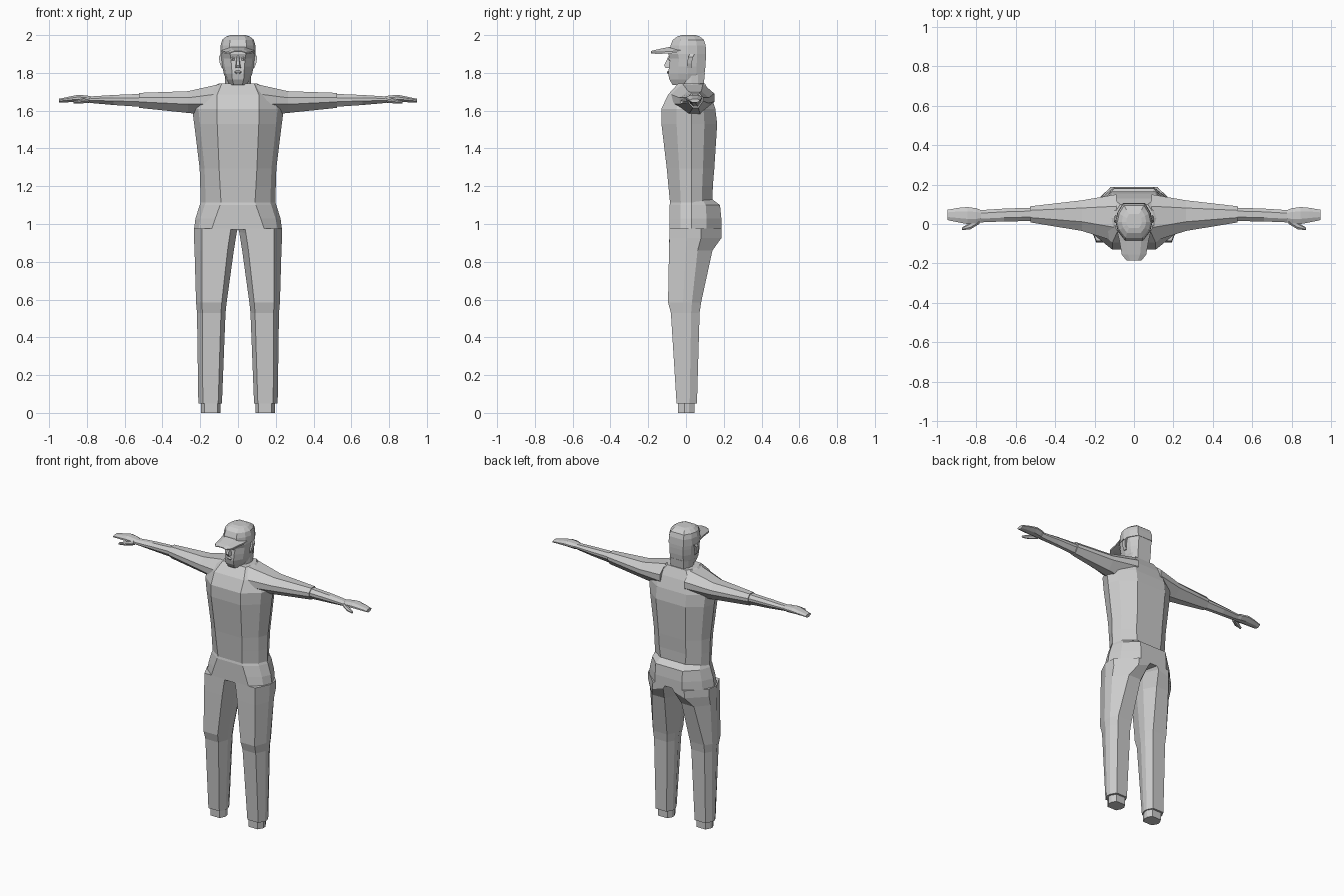
import bpy, bmesh
from mathutils import Vector


def loft(name, rings, mirror=False):
    """Skin a list of equal-length point rings and cap both ends."""
    bm = bmesh.new()
    vr = [[bm.verts.new(p) for p in r] for r in rings]
    n = len(vr[0])
    for a, b in zip(vr, vr[1:]):
        for i in range(n):
            j = (i + 1) % n
            bm.faces.new((a[i], a[j], b[j], b[i]))
    bm.faces.new(vr[0])
    bm.faces.new(vr[-1])
    bmesh.ops.recalc_face_normals(bm, faces=bm.faces)
    me = bpy.data.meshes.new(name)
    bm.to_mesh(me)
    bm.free()
    ob = bpy.data.objects.new(name, me)
    bpy.context.collection.objects.link(ob)
    if mirror:
        ob.modifiers.new("Mirror", 'MIRROR').use_axis[0] = True
    return ob


def body_ring(z, front, w, back, yf, yb, ym=0.03, tilt=0.0):
    """Symmetric ten-sided horizontal section; tilt raises the back."""
    half = [(front, yf),
            (front + .75 * (w - front), yf + .5 * (ym - yf)),
            (w, ym),
            (back + .75 * (w - back), yb + .5 * (ym - yb)),
            (back, yb)]
    pts = half + [(-x, y) for x, y in reversed(half)]
    return [(x, y, z + tilt * (y - yf)) for x, y in pts]


def leg_ring(z, x0, x1, yf, yb, b0=.16, b1=.81, ym=0.0, dz=0.0):
    """Eight-sided leg section; dz lifts the inner edge at the crotch."""
    w = x1 - x0
    s = .18 * (yb - yf)
    return [(x0 + .16 * w, yf, z + dz * .7), (x0 + .81 * w, yf, z),
            (x1, ym - s * .5, z), (x1 - .02 * w, ym + s, z),
            (x0 + b1 * w, yb, z), (x0 + b0 * w, yb, z + dz * .7),
            (x0, ym + s, z + dz), (x0, ym - s * .5, z + dz)]


def arm_ring(x, yf, yb, zt, zb):
    """Eight-sided section across the arm."""
    d, h = yb - yf, zt - zb
    return [(x, yf + .3 * d, zt), (x, yb - .25 * d, zt),
            (x, yb, zt - .3 * h), (x, yb, zt - .55 * h),
            (x, yb - .3 * d, zb), (x, yf + .35 * d, zb),
            (x, yf, zt - .6 * h), (x, yf, zt - .3 * h)]


# shirt
loft("shirt_torso", [body_ring(*r) for r in [
    (1.115, .09, .198, .09, -.085, .14),
    (1.20, .095, .20, .10, -.093, .142),
    (1.295, .10, .203, .10, -.102, .15),
    (1.53, .11, .232, .11, -.13, .165),
    (1.61, .11, .243, .11, -.13, .155),
    (1.685, .11, .20, .11, -.095, .13),
    (1.745, .085, .10, .07, -.04, .10)]])

# trousers
loft("trouser_hips", [body_ring(*r) for r in [
    (1.13, .085, .19, .09, -.08, .14),
    (1.10, .095, .203, .10, -.087, .18),
    (1.03, .12, .225, .10, -.087, .187),
    (0.97, .14, .233, .10, -.087, .187)]])
loft("trouser_leg", [leg_ring(*r[:5], **r[5]) for r in [
    (0.975, .0, .234, -.087, .187, dict(b0=.1, b1=.5, ym=.03)),
    (0.925, .006, .233, -.088, .187, dict(b0=.15, b1=.5, ym=.03, dz=.035)),
    (0.86, .022, .23, -.09, .14, dict(b0=.2, b1=.65, ym=.02)),
    (0.585, .06, .222, -.095, .08, {}),
    (0.53, .066, .217, -.08, .072, {}),
    (0.05, .085, .21, -.05, .058, {})]], mirror=True)
loft("foot", [leg_ring(z, .092, .196, -.042, .045) for z in (.06, 0)], mirror=True)

# arms and hands
loft("sleeved_arm", [arm_ring(*r) for r in [
    (.09, -.09, .15, 1.742, 1.57),
    (.265, -.035, .12, 1.703, 1.588),
    (.525, .008, .09, 1.694, 1.615)]], mirror=True)
loft("forearm", [arm_ring(*r) for r in [
    (.51, .015, .083, 1.689, 1.62),
    (.66, .013, .078, 1.683, 1.63),
    (.785, .008, .07, 1.675, 1.641)]], mirror=True)
loft("hand", [arm_ring(*r) for r in [
    (.775, .01, .07, 1.675, 1.643),
    (.80, .003, .08, 1.68, 1.641),
    (.845, .0, .086, 1.684, 1.645),
    (.89, .008, .082, 1.675, 1.645),
    (.947, .02, .072, 1.663, 1.642)]], mirror=True)
loft("thumb", [arm_ring(*r) for r in [
    (.785, .0, .03, 1.67, 1.643),
    (.83, -.027, .008, 1.662, 1.638),
    (.872, -.031, -.017, 1.652, 1.638)]], mirror=True)

# head and neck
loft("neck", [body_ring(1.70, .03, .07, .045, -.03, .09),
              body_ring(1.80, .03, .068, .05, -.025, .10)])
loft("head", [body_ring(*r) for r in [
    (1.735, .022, .045, .03, -.07, .04, .0, -.0),
    (1.765, .03, .063, .045, -.088, .075, .01),
    (1.795, .032, .075, .05, -.094, .098, .01),
    (1.835, .034, .084, .05, -.09, .103, .01),
    (1.875, .038, .088, .05, -.084, .105, .01),
    (1.90, .042, .09, .05, -.094, .105, .01),
    (1.93, .042, .088, .05, -.09, .103, .01)]])

# facial features
loft("nose", [[(-w, -.078, z), (-w * .6, y, z), (w * .6, y, z), (w, -.078, z)]
              for z, w, y in [(1.89, .007, -.092), (1.84, .014, -.116),
                              (1.825, .018, -.108)]])
loft("lips", [[(-w, -.085, z), (-w * .4, y, z), (w * .4, y, z), (w, -.085, z)]
              for z, w, y in [(1.812, .02, -.093), (1.805, .028, -.102),
                              (1.795, .02, -.097)]])
loft("ear", [[(.08, y, z), (x, y, z), (x, y + .025, z), (.08, y + .02, z)]
             for z, x, y in [(1.825, .086, .005), (1.85, .096, .005),
                             (1.885, .102, .012), (1.90, .092, .02)]], mirror=True)
loft("eye", [[(.018, y, z), (.03, y - .005, z), (.045, y + .012, z), (.03, -.06, z)]
             for z, y in [(1.865, -.084), (1.875, -.088), (1.885, -.084)]], mirror=True)

# cap
loft("cap_crown", [body_ring(*r) for r in [
    (1.90, .045, .094, .055, -.088, .107, .01),
    (1.945, .045, .092, .055, -.082, .104, .01),
    (1.975, .042, .084, .05, -.07, .095, .01),
    (1.993, .035, .062, .038, -.045, .072, .01),
    (2.0, .025, .04, .025, -.02, .05, .01)]])


def brim_ring(y, w, zc, zs, t=.01):
    """Arched strip across the visor."""
    top = [(-w, zs), (-w * .5, zc - .25 * (zc - zs)), (w * .5, zc - .25 * (zc - zs)), (w, zs)]
    return [(x, y, z) for x, z in top] + [(x, y, z - t) for x, z in reversed(top)]


loft("cap_brim", [brim_ring(*r) for r in [
    (-.03, .088, 1.955, 1.918),
    (-.085, .074, 1.946, 1.913),
    (-.155, .062, 1.928, 1.91),
    (-.185, .038, 1.918, 1.909, .005)]])
